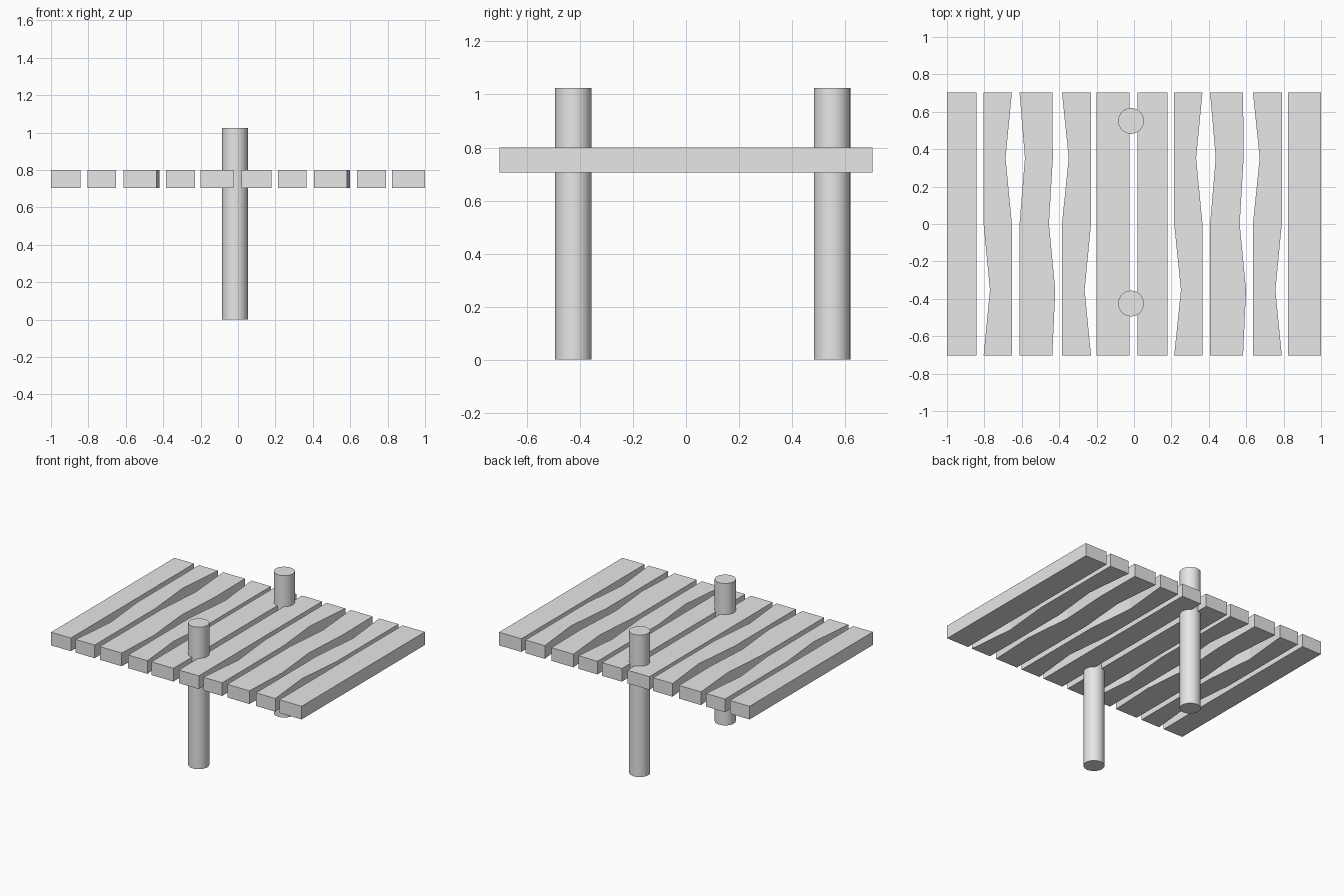
import bpy, bmesh

if "Cube" in bpy.data.objects:
    bpy.data.objects.remove(bpy.data.objects["Cube"])

grey = bpy.data.materials.new("plain grey")
grey.diffuse_color = (0.8, 0.8, 0.8, 1)
grey.use_nodes = True
grey.node_tree.nodes["Principled BSDF"].inputs["Base Color"].default_value = grey.diffuse_color

HALF = 0.703
YS = [HALF, 0.353, 0.0, -0.353, -HALF]      # stations along a plank, back to front
Z0, Z1 = 0.705, 0.80


def add_object(name, bm):
    bmesh.ops.recalc_face_normals(bm, faces=bm.faces[:])
    mesh = bpy.data.meshes.new(name)
    bm.to_mesh(mesh)
    bm.free()
    mesh.materials.append(grey)
    obj = bpy.data.objects.new(name, mesh)
    bpy.context.collection.objects.link(obj)
    return obj


def plank(name, x0, x1, left=(0,) * 5, right=(0,) * 5):
    """Board between x0 and x1; left/right shift each edge at the five stations."""
    wavy = any(left) or any(right)
    idx = range(5) if wavy else (0, 4)
    bm = bmesh.new()
    rows = []
    for i in idx:
        a, b = x0 + left[i], x1 + right[i]
        rows.append([bm.verts.new((x, YS[i], z))
                     for x, z in ((a, Z0), (b, Z0), (b, Z1), (a, Z1))])
    for r, s in zip(rows, rows[1:]):
        for k in range(4):
            n = (k + 1) % 4
            bm.faces.new((r[k], r[n], s[n], s[k]))
    bm.faces.new(rows[0])
    bm.faces.new(rows[-1])
    add_object(name, bm)


# edge shapes: notch in the back half, notch in the front half, gentle bulge
def back(d): return (0, d, 0, 0, 0)
def front(d): return (0, 0, 0, d, 0)
bulge = (0, 0.003, -0.018, 0.016, 0)

# table planks, left to right
boards = [
    (-1.0, -0.843, None, None),
    (-0.804, -0.653, front(0.034), back(-0.034)),
    (-0.612, -0.437, back(0.029), bulge),
    (-0.385, -0.23, back(0.036), front(-0.034)),
    (-0.20, -0.024, None, None),
    (0.02, 0.179, None, None),
    (0.215, 0.366, front(0.036), back(-0.034)),
    (0.407, 0.583, back(0.03), bulge),
    (0.636, 0.79, back(0.036), front(-0.034)),
    (0.823, 1.0, None, None),
]
for n, (a, b, l, r) in enumerate(boards, 1):
    plank(f"plank_{n}", a, b, l or (0,) * 5, r or (0,) * 5)

# round posts passing through the planks
for name, y in (("front_post", -0.425), ("back_post", 0.551)):
    bpy.ops.mesh.primitive_cylinder_add(vertices=32, radius=0.069, depth=1.025,
                                        location=(-0.016, y, 0.5125))
    post = bpy.context.object
    post.name = name
    post.data.materials.append(grey)
    bpy.ops.object.shade_smooth_by_angle()
